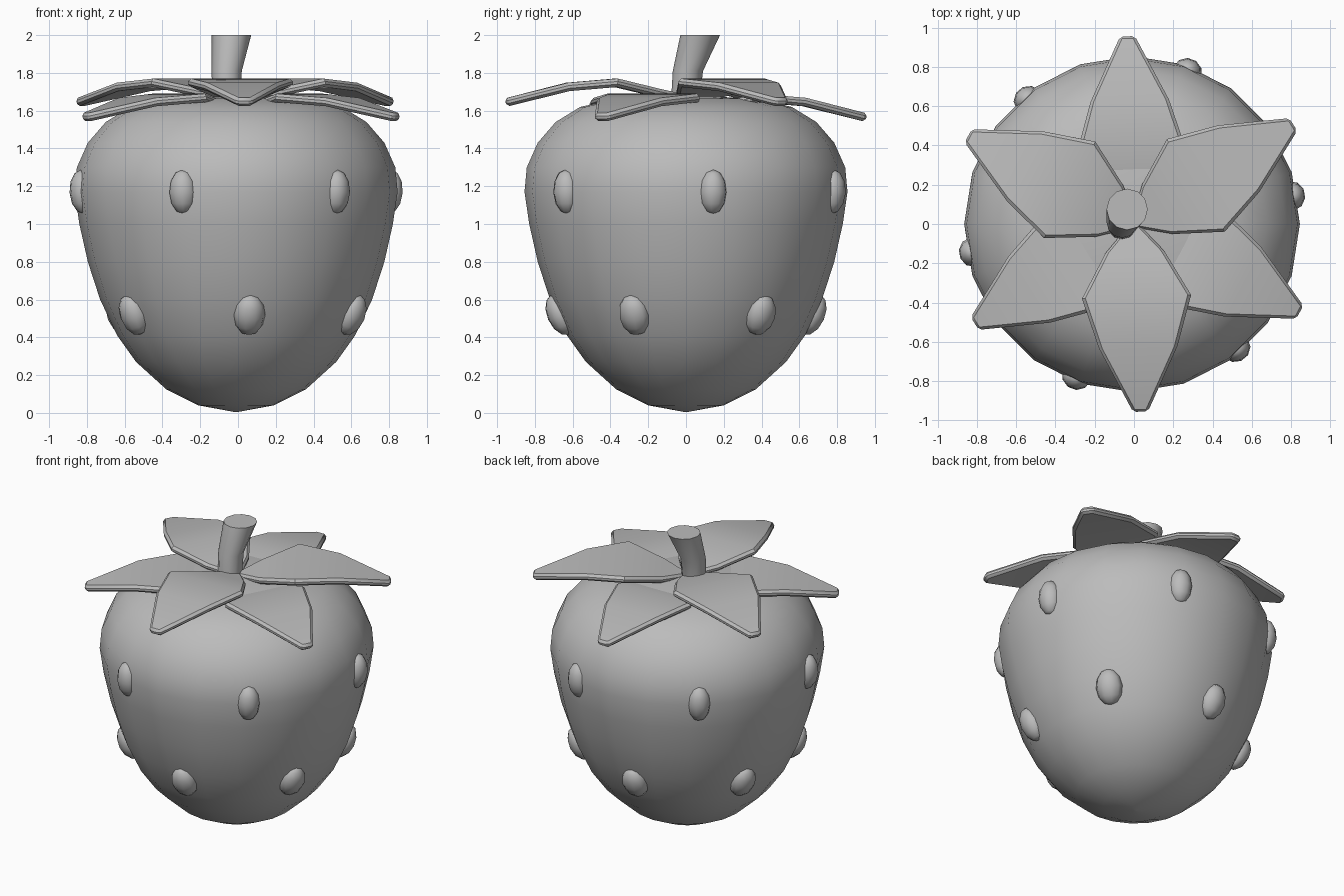
import bpy, bmesh
from math import cos, sin, pi, radians
from mathutils import Vector, Matrix

cube = bpy.data.objects.get("Cube")
if cube:
    bpy.data.objects.remove(cube, do_unlink=True)

grey = bpy.data.materials.new("plain grey")
grey.use_nodes = True
grey.diffuse_color = (0.5, 0.5, 0.5, 1)
grey.node_tree.nodes["Principled BSDF"].inputs["Base Color"].default_value = (0.5, 0.5, 0.5, 1)


def finish(bm, name, angle):
    """Turn a bmesh into a smooth-shaded object with sharp edges kept."""
    bmesh.ops.recalc_face_normals(bm, faces=bm.faces)
    mesh = bpy.data.meshes.new(name)
    bm.to_mesh(mesh)
    bm.free()
    mesh.materials.append(grey)
    obj = bpy.data.objects.new(name, mesh)
    bpy.context.collection.objects.link(obj)
    bpy.ops.object.select_all(action='DESELECT')
    obj.select_set(True)
    bpy.context.view_layer.objects.active = obj
    bpy.ops.object.shade_smooth_by_angle(angle=radians(angle))
    return obj


def loft(name, rings, sides, angle):
    """Skin circles given as (x, y, z, radius), with closed ends."""
    bm = bmesh.new()
    loops = [[bm.verts.new((x + r * cos(2 * pi * i / sides), y + r * sin(2 * pi * i / sides), z))
              for i in range(sides)] for x, y, z, r in rings]
    for a, b in zip(loops, loops[1:]):
        for i in range(sides):
            j = (i + 1) % sides
            bm.faces.new((a[i], a[j], b[j], b[i]))
    bm.faces.new(loops[0][::-1])
    bm.faces.new(loops[-1])
    return finish(bm, name, angle)


# Fruit body
CX = -0.01
profile = [(0.01, 0.005), (0.2, 0.04), (0.37, 0.125), (0.53, 0.27), (0.63, 0.41), (0.72, 0.6),
           (0.785, 0.8), (0.83, 1.0), (0.855, 1.17), (0.843, 1.3), (0.785, 1.43),
           (0.69, 1.54), (0.56, 1.62), (0.35, 1.665), (0.02, 1.68)]
loft("fruit_body", [(CX, 0, z, r) for r, z in profile], 20, 60)

# Stem
loft("stem", [(-0.06, -0.005, 1.64, 0.075), (-0.06, 0.01, 1.81, 0.08),
              (-0.035, 0.075, 2.0, 0.105)], 12, 40)


# Seeds: two staggered rings lying on the surface
def seed(name, turn, radius, z, lean, size):
    bm = bmesh.new()
    bmesh.ops.create_uvsphere(bm, u_segments=10, v_segments=6, radius=1)
    place = (Matrix.Translation((CX, 0, 0)) @ Matrix.Rotation(radians(turn), 4, 'Z')
             @ Matrix.Translation((radius, 0, z)) @ Matrix.Rotation(radians(lean), 4, 'Y')
             @ Matrix.Diagonal((*size, 1)))
    bm.transform(place)
    finish(bm, name, 60)


for k in range(6):
    seed(f"upper_seed_{k + 1}", 10 + 60 * k, 0.825, 1.17, 4, (0.07, 0.075, 0.118))
    seed(f"lower_seed_{k + 1}", 36 + 60 * k, 0.67, 0.52, 24, (0.07, 0.085, 0.115))

# Leaves: stations along the leaf as (distance, half width, height)
stations = [(0.0, 0.025, 1.685), (0.14, 0.15, 1.715), (0.37, 0.278, 1.77),
            (0.63, 0.2, 1.748), (0.96, 0.038, 1.665)]


def leaf(name, turn, drop):
    bm = bmesh.new()
    spin = Matrix.Rotation(radians(turn), 3, 'Z')
    rows = [[bm.verts.new(spin @ Vector((d, s * w, z - drop))) for s in (-1, 1)]
            for d, w, z in stations]
    for a, b in zip(rows, rows[1:]):
        bm.faces.new((a[0], b[0], b[1], a[1]))
    obj = finish(bm, name, 40)
    solid = obj.modifiers.new("thickness", 'SOLIDIFY')
    solid.thickness = 0.045
    solid.offset = -1
    bevel = obj.modifiers.new("chamfer", 'BEVEL')
    bevel.width = 0.015
    bevel.segments = 1
    bevel.limit_method = 'ANGLE'
    bevel.angle_limit = radians(50)
    # Keep the chamfers crisp while the blade stays smooth
    bpy.ops.object.modifier_apply(modifier=solid.name)
    bpy.ops.object.modifier_apply(modifier=bevel.name)
    bpy.ops.object.shade_smooth_by_angle(angle=radians(30))


for k in range(3):
    leaf(f"upper_leaf_{k + 1}", -88 + 120 * k, 0.0)
    leaf(f"lower_leaf_{k + 1}", 92 + 120 * k, 0.08)
